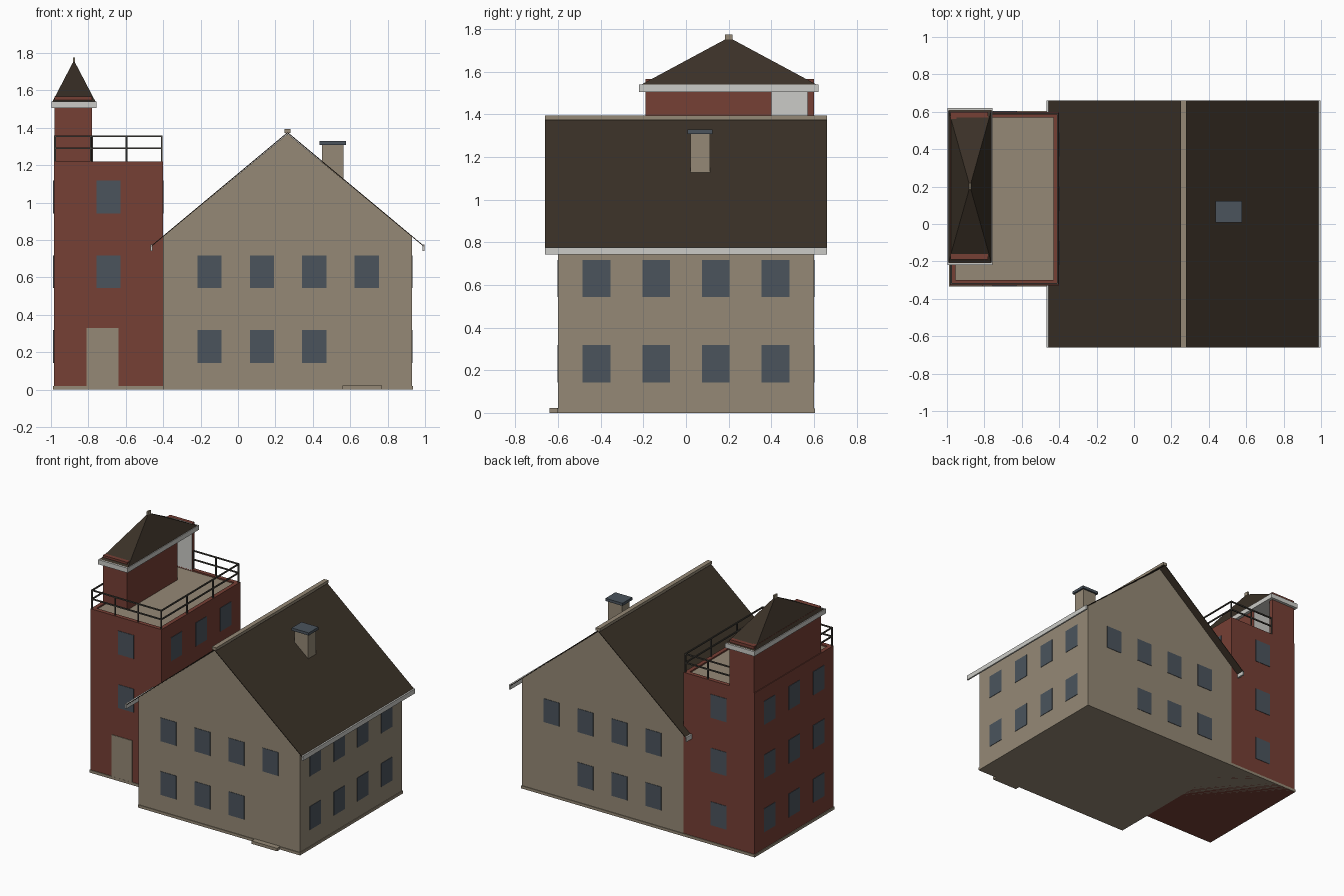
import bpy
import bmesh
from mathutils import Vector, Matrix

cube = bpy.data.objects.get("Cube")
if cube:
    bpy.data.objects.remove(cube, do_unlink=True)


def material(name, rgb):
    m = bpy.data.materials.new(name)
    m.use_nodes = True
    m.diffuse_color = (*rgb, 1)
    m.node_tree.nodes["Principled BSDF"].inputs["Base Color"].default_value = (*rgb, 1)
    return m


TAN = material("tan_plaster", (0.30, 0.25, 0.18))
RED = material("red_brick", (0.18, 0.05, 0.035))
DARK = material("dark_brown_roof", (0.042, 0.03, 0.02))
SLATE = material("slate_blue", (0.07, 0.088, 0.108))
WHITE = material("off_white", (0.6, 0.6, 0.57))
RAIL = material("dark_grey_metal", (0.06, 0.055, 0.045))


def finish(name, bm, *mats):
    bmesh.ops.recalc_face_normals(bm, faces=bm.faces)
    me = bpy.data.meshes.new(name)
    bm.to_mesh(me)
    bm.free()
    for m in mats:
        me.materials.append(m)
    ob = bpy.data.objects.new(name, me)
    bpy.context.collection.objects.link(ob)
    return ob


def boxes(name, mat, *bounds):
    """One object from boxes given as (x0, x1, y0, y1, z0, z1)."""
    bm = bmesh.new()
    for x0, x1, y0, y1, z0, z1 in bounds:
        mid = Vector((x0 + x1, y0 + y1, z0 + z1)) / 2
        size = Matrix.Diagonal((x1 - x0, y1 - y0, z1 - z0, 1))
        bmesh.ops.create_cube(bm, size=1, matrix=Matrix.Translation(mid) @ size)
    return finish(name, bm, mat)


def prism(name, points, vector, *mats):
    """Extrude a closed outline along a vector."""
    bm = bmesh.new()
    face = bm.faces.new([bm.verts.new(p) for p in points])
    ext = bmesh.ops.extrude_face_region(bm, geom=[face], use_keep_orig=True)
    verts = [g for g in ext["geom"] if isinstance(g, bmesh.types.BMVert)]
    bmesh.ops.translate(bm, verts=verts, vec=vector)
    return finish(name, bm, *mats)


def windows(name, axis, wall, spots):
    """Thin panes on a wall facing the given axis; spots are (along, z) centres."""
    w, h, t = 0.065, 0.0875, 0.003
    panes = []
    for a, z in spots:
        flat, deep = (a - w, a + w), (wall - t, wall + t)
        xy = deep + flat if axis == "x" else flat + deep
        panes.append((*xy, z - h, z + h))
    boxes(name, SLATE, *panes)


# Main house
L, R, MID, BACK = -0.40, 0.93, 0.265, 0.60
EAVE, RIDGE = 0.818, 1.368
prism("house_walls",
      [(L, -BACK, 0), (R, -BACK, 0), (R, -BACK, EAVE), (MID, -BACK, RIDGE), (L, -BACK, EAVE)],
      (0, 2 * BACK, 0), TAN)
SPAN, DEEP, LOW, TOP = 0.727, 0.66, 0.771, 1.377
skin = 0.006
prism("house_roof",
      [(MID - SPAN, -DEEP, LOW), (MID, -DEEP, TOP), (MID + SPAN, -DEEP, LOW),
       (MID + SPAN, -DEEP, LOW - skin), (MID, -DEEP, TOP - skin), (MID - SPAN, -DEEP, LOW - skin)],
      (0, 2 * DEEP, 0), DARK)
boxes("ridge_cap", TAN, (MID - 0.017, MID + 0.017, -DEEP, DEEP, 1.372, 1.393))
for side, x in (("right", MID - SPAN), ("left", MID + SPAN)):
    boxes(side + "_gutter", WHITE, (x - 0.006, x + 0.006, -DEEP, DEEP, 0.742, 0.776))
boxes("house_plinth", TAN, (L, R + 0.005, -0.605, 0.605, 0, 0.02))
boxes("front_step", TAN, (0.56, 0.77, -0.64, -BACK, 0, 0.022))
boxes("chimney", TAN, (0.45, 0.565, 0.02, 0.112, 1.05, 1.31))
boxes("chimney_cap", SLATE, (0.437, 0.577, 0.008, 0.124, 1.308, 1.328))

# House windows: the ground floor has one fewer at the outer corner
rows = (0.23, 0.63)
cols = [-0.152 + 0.28 * i for i in range(4)]
facade = [(c, z) for z in rows for c in cols if z > 0.5 or c < 0.6]
windows("house_front_windows", "y", -BACK, facade)
windows("house_back_windows", "y", BACK, facade)
windows("house_side_windows", "x", R, [(y, z) for z in rows for y in (-0.42, -0.14, 0.14, 0.42)])

# Tower with parapet and deck
TL, TF, TZ = -0.985, -0.33, 1.22
boxes("tower_walls", RED, (TL, L, TF, BACK, 0, 1.19))
rim = 0.03
boxes("tower_parapet", RED,
      (TL, L, TF, TF + rim, 1.19, TZ), (TL, L, BACK - rim, BACK, 1.19, TZ),
      (TL, TL + rim, TF + rim, BACK - rim, 1.19, TZ), (L - rim, L, TF + rim, BACK - rim, 1.19, TZ))
boxes("tower_deck", TAN, (TL + rim, L - rim, TF + rim, BACK - rim, 1.185, 1.21))
boxes("tower_plinth", TAN, (TL - 0.005, L, TF - 0.005, 0.605, 0, 0.02))
boxes("tower_door", TAN, (-0.81, -0.64, TF - 0.004, TF + 0.004, 0, 0.33))

floors = (0.23, 0.63, 1.03)
bays = (-0.155, 0.135, 0.425)
windows("tower_front_windows", "y", TF, [(-0.692, z) for z in floors[1:]])
windows("tower_back_windows", "y", BACK, [(-0.69, z) for z in floors])
windows("tower_right_windows", "x", TL, [(y, z) for z in floors for y in bays])
windows("tower_left_windows", "x", L, [(y, floors[2]) for y in bays])

# Stair house on the tower, with a white-lined alcove opening to the deck
SL, SR, SF = -0.98, -0.78, -0.19
outline = [(SL, SF), (SR, SF), (SR, 0.40), (-0.95, 0.40), (-0.95, 0.57), (SR, 0.57), (SR, BACK), (SL, BACK)]
stair = prism("stair_house", [(x, y, 1.2) for x, y in outline], (0, 0, 0.366), RED, WHITE)
for p in stair.data.polygons:
    c = p.center
    if abs(p.normal.z) < 0.5 and -0.955 < c.x < SR - 0.01 and 0.39 < c.y < 0.58:
        p.material_index = 1
boxes("stair_house_cornice", WHITE, (-0.998, -0.757, -0.22, 0.62, 1.505, 1.54))

# Hipped pyramid roof and finial
bm = bmesh.new()
base = [bm.verts.new((x, y, 1.54)) for x, y in ((-0.992, -0.208), (-0.762, -0.208), (-0.762, 0.61), (-0.992, 0.61))]
apex = bm.verts.new((-0.877, 0.201, 1.76))
bm.faces.new(base)
for i in range(4):
    bm.faces.new((base[i], base[(i + 1) % 4], apex))
finish("stair_house_roof", bm, DARK)
boxes("roof_finial", TAN, (-0.883, -0.871, 0.184, 0.218, 1.75, 1.775))

# Deck railing: posts and two rails along each run, with the number of bays
runs = [((SR, 0.59), (-0.408, 0.59), 2), ((-0.408, 0.59), (-0.408, -0.32), 3),
        ((-0.408, -0.32), (-0.978, -0.32), 3), ((-0.978, -0.32), (-0.978, SF), 1)]
r = 0.0045
bars = []
for a, b, n in runs:
    a, b = Vector(a), Vector(b)
    x0, x1 = sorted((a.x, b.x))
    y0, y1 = sorted((a.y, b.y))
    for z in (1.29, 1.355):
        bars.append((x0 - r, x1 + r, y0 - r, y1 + r, z - r, z + r))
    for i in range(n):
        p = a.lerp(b, i / n)
        bars.append((p.x - r, p.x + r, p.y - r, p.y + r, TZ - 0.01, 1.355))
boxes("deck_railing", RAIL, *bars)
